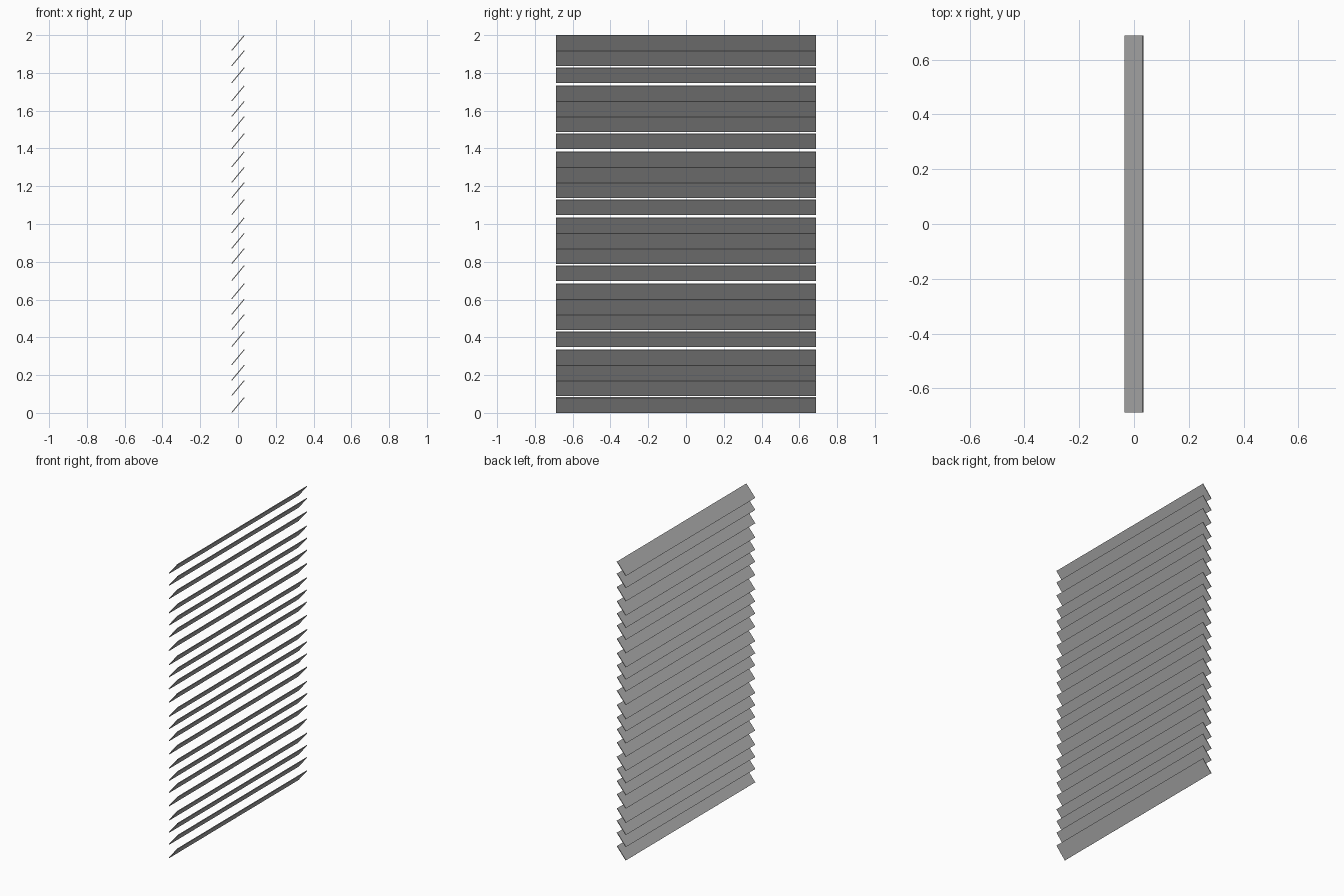
import bpy, bmesh

if "Cube" in bpy.data.objects:
    bpy.data.objects.remove(bpy.data.objects["Cube"])

# Single flat grey for all slats
grey = bpy.data.materials.new("slat grey")
grey.diffuse_color = (0.46, 0.46, 0.46, 1)
grey.use_nodes = True
grey.node_tree.nodes["Principled BSDF"].inputs["Base Color"].default_value = grey.diffuse_color

HALF_LEN = 0.688      # slat half length along y
HALF_X = 0.035        # half extent in x
HEIGHT = 0.083        # full vertical extent of one slat
TX, TZ = 0.0038, 0.0032   # thickness offset perpendicular to the slope
STEPS = [0, 0.081, 0.171, 0.267]  # repeating spacing of slat tops
PERIOD = 0.3492


def make_slat(index, top):
    """Thin tilted board, high edge towards +x."""
    bottom = top - HEIGHT
    profile = [(-HALF_X, bottom + TZ), (-HALF_X + TX, bottom),
               (HALF_X, top - TZ), (HALF_X - TX, top)]
    bm = bmesh.new()
    verts = [bm.verts.new((x, -HALF_LEN, z)) for x, z in profile]
    face = bm.faces.new(verts)
    ext = bmesh.ops.extrude_face_region(bm, geom=[face])
    moved = [v for v in ext["geom"] if isinstance(v, bmesh.types.BMVert)]
    bmesh.ops.translate(bm, verts=moved, vec=(0, 2 * HALF_LEN, 0))
    bmesh.ops.recalc_face_normals(bm, faces=bm.faces)
    name = f"blind_slat_{index + 1:02d}"
    mesh = bpy.data.meshes.new(name)
    bm.to_mesh(mesh)
    bm.free()
    mesh.materials.append(grey)
    bpy.context.collection.objects.link(bpy.data.objects.new(name, mesh))


# Stack of 23 slats from the top down
for i in range(23):
    make_slat(i, 2.0 - (i // 4) * PERIOD - STEPS[i % 4])
